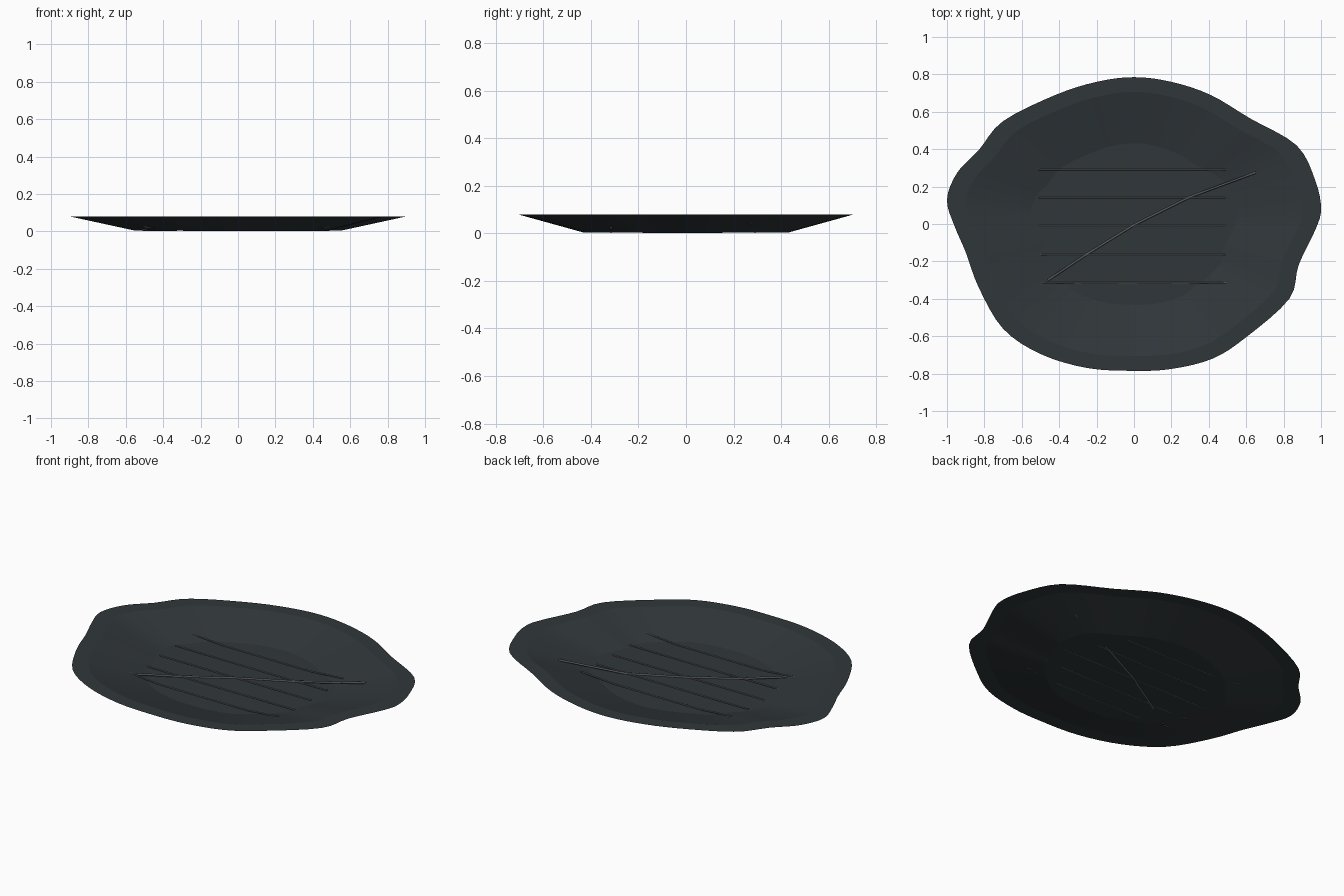
import bpy, bmesh
from mathutils import Vector

if "Cube" in bpy.data.objects:
    bpy.data.objects.remove(bpy.data.objects["Cube"])

RIM_Z, FLOOR_Z = 0.08, 0.004
FLOOR, LIP = 0.55, 0.90   # scale of floor edge and wall top relative to outline

OUTLINE = [(1, .08), (.97, .23), (.87, .42), (.62, .565), (.41, .69), (.2, .76),
           (0, .785), (-.2, .76), (-.42, .69), (-.7, .55), (-.83, .395), (-.945, .275),
           (-1, .13), (-.96, -.01), (-.9, -.15), (-.83, -.34), (-.7, -.56), (-.5, -.695),
           (-.25, -.77), (0, -.785), (.2, -.775), (.42, -.72), (.6, -.605), (.83, -.4),
           (.88, -.22), (.97, -.03)]


def material(name, col):
    m = bpy.data.materials.new(name)
    m.diffuse_color = (*col, 1)
    m.use_nodes = True
    m.node_tree.nodes["Principled BSDF"].inputs["Base Color"].default_value = m.diffuse_color
    return m


def smooth_loop(pts, steps=4):
    # closed Catmull-Rom curve through the outline points
    n, out = len(pts), []
    for i in range(n):
        a, b, c, d = (Vector(pts[(i + k) % n]) for k in (-1, 0, 1, 2))
        for s in range(steps):
            t = s / steps
            out.append(0.5 * (2 * b + (c - a) * t + (2 * a - 5 * b + 4 * c - d) * t * t
                              + (3 * b - a - 3 * c + d) * t ** 3))
    return out


slate = material("slate", (.03, .038, .042))
vein = material("vein_grey", (.12, .13, .135))

# Dish: flat rim, sloping wall, flat floor, as one sheet
loop = smooth_loop(OUTLINE)
n = len(loop)
bm = bmesh.new()
rings = [[bm.verts.new((p.x * s, p.y * s, z)) for p in loop]
         for s, z in ((1, RIM_Z), (LIP, RIM_Z), (FLOOR, FLOOR_Z))]
for outer, inner in zip(rings, rings[1:]):
    for i in range(n):
        j = (i + 1) % n
        bm.faces.new((outer[i], outer[j], inner[j], inner[i]))
centre = bm.verts.new((0, 0, FLOOR_Z))
for i in range(n):
    bm.faces.new((rings[-1][i], rings[-1][(i + 1) % n], centre))
mesh = bpy.data.meshes.new("dish")
bm.to_mesh(mesh)
bm.free()
dish = bpy.data.objects.new("dish", mesh)
bpy.context.collection.objects.link(dish)
mesh.materials.append(slate)
bpy.context.view_layer.objects.active = dish
dish.select_set(True)
bpy.ops.object.shade_smooth_by_angle(angle=0.14)


def strand(name, pts, radius, mat):
    cu = bpy.data.curves.new(name, 'CURVE')
    cu.dimensions = '3D'
    cu.bevel_depth = radius
    cu.bevel_resolution = 1
    cu.use_fill_caps = True
    sp = cu.splines.new('POLY')
    sp.points.add(len(pts) - 1)
    for q, p in zip(sp.points, pts):
        q.co = (*p, 1)
    cu.materials.append(mat)
    ob = bpy.data.objects.new(name, cu)
    bpy.context.collection.objects.link(ob)


# Diagonal crack, rising along the wall at both ends
strand("crack", [(-.46, -.30, .019), (-.25, -.16, .006), (0, -.005, .006),
                 (.3, .145, .006), (.65, .275, .043)], .006, vein)

# Five straight grain lines across the floor; the outer ones climb at their ends
for k, (y, end_z) in enumerate([(.29, .022), (.14, .008), (-.01, .006),
                                (-.165, .008), (-.315, .024)]):
    strand(f"grain_line_{k + 1}", [(-.51, y, end_z), (-.3, y, .007), (0, y, .006),
                                   (.28, y, .007), (.49, y, end_z)], .004, vein)
